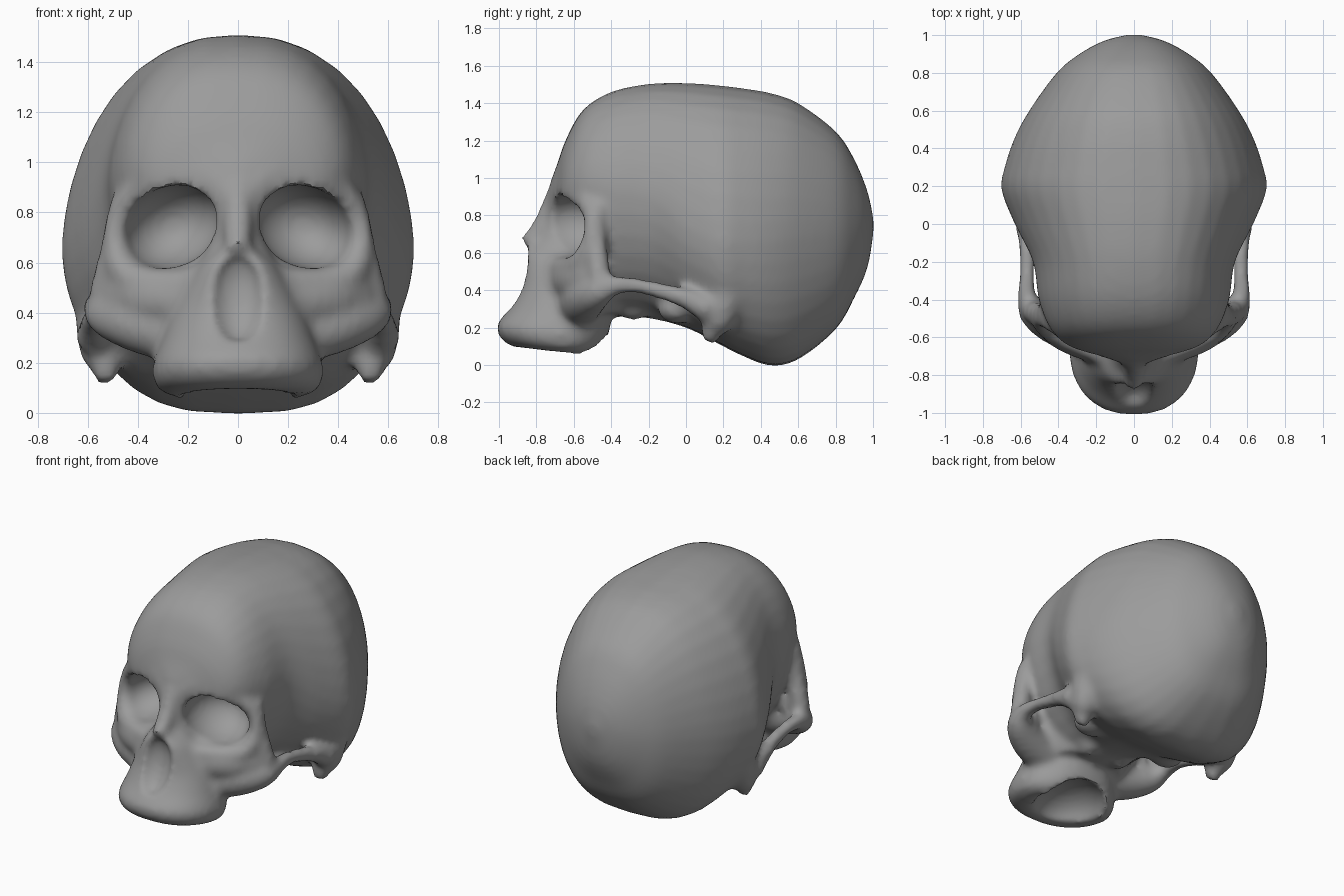
import bpy, bmesh, math
from mathutils import Vector, Matrix, Euler

cube = bpy.data.objects.get("Cube")
if cube:
    bpy.data.objects.remove(cube)

bone = bpy.data.materials.new("bone_grey")
bone.use_nodes = True
bone.diffuse_color = (0.33, 0.33, 0.33, 1)
bone.node_tree.nodes["Principled BSDF"].inputs["Base Color"].default_value = bone.diffuse_color
SIDES = 36


def spline(rows, closed=False, steps=5):
    """Catmull-Rom interpolation of rows of numbers."""
    n, out = len(rows), []
    for i in range(n if closed else n - 1):
        a, b, c, d = (Vector(rows[k % n] if closed else rows[max(0, min(n - 1, k))])
                      for k in range(i - 1, i + 3))
        for s in range(steps):
            t = s / steps
            out.append(b + (c - a) * (t / 2) + (a * 2 - b * 5 + c * 4 - d) * (t * t / 2)
                       + (b * 3 - a - c * 3 + d) * (t ** 3 / 2))
    return out if closed else out + [Vector(rows[-1])]


def to_object(name, bm):
    bmesh.ops.recalc_face_normals(bm, faces=bm.faces)
    mesh = bpy.data.meshes.new(name)
    bm.to_mesh(mesh)
    bm.free()
    obj = bpy.data.objects.new(name, mesh)
    bpy.context.collection.objects.link(obj)
    return obj


def skin(name, rings, closed=False):
    """Join rings of points into a closed solid."""
    bm = bmesh.new()
    loops = [[bm.verts.new(p) for p in ring] for ring in rings]
    pairs = list(zip(loops, loops[1:])) + ([(loops[-1], loops[0])] if closed else [])
    for a, b in pairs:
        for i in range(len(a)):
            j = (i + 1) % len(a)
            bm.faces.new((a[i], a[j], b[j], b[i]))
    if not closed:
        bm.faces.new(loops[0])
        bm.faces.new(loops[-1])
    return to_object(name, bm)


def power(v, e):
    return math.copysign(abs(v) ** e, v)


def angles():
    return [2 * math.pi * i / SIDES for i in range(SIDES)]


def tube(name, rows, up, side=1, closed=False):
    """Round tube through rows of x, y, z, radius."""
    pts = spline(rows, closed)
    n, rings = len(pts), []
    for i, p in enumerate(pts):
        nxt = pts[(i + 1) % n if closed else min(i + 1, n - 1)]
        prv = pts[i - 1 if closed else max(i - 1, 0)]
        tangent = (nxt - prv).to_3d().normalized()
        u = tangent.cross(Vector(up)).normalized()
        v = u.cross(tangent)
        ring = [p.to_3d() + (u * math.cos(a) + v * math.sin(a)) * p[3] for a in angles()]
        rings.append([Vector((q.x * side, q.y, q.z)) for q in ring])
    return skin(name, rings, closed)


def block(name, rows, tilt=0):
    """Upright solid from rows of z, half width, front y, widest y, back y."""
    rings = []
    for z, w, front, mid, back in spline(rows):
        ring = []
        for a in angles():
            y = mid + math.sin(a) * ((back - mid) if math.sin(a) > 0 else (mid - front))
            ring.append(Vector((w * power(math.cos(a), 0.85), y, z - tilt * (y + 0.6))))
        rings.append(ring)
    return skin(name, rings)


def ball(name, center, radii, turn=(0, 0, 0)):
    bm = bmesh.new()
    m = (Matrix.Translation(center) @ Euler(turn).to_matrix().to_4x4()
         @ Matrix.Diagonal((*radii, 1)))
    bmesh.ops.create_uvsphere(bm, u_segments=32, v_segments=20, radius=1, matrix=m)
    return to_object(name, bm)


def apply(obj, kind, **settings):
    mod = obj.modifiers.new(kind, kind)
    for key, value in settings.items():
        setattr(mod, key, value)
    bpy.context.view_layer.objects.active = obj
    bpy.ops.object.modifier_apply(modifier=mod.name)


# Braincase: y, half width, top, widest height, bottom, lower roundness
rows = [(1.003, .03, .78, .75, .71, .8), (.97, .16, .93, .74, .52, .8),
        (.9, .29, 1.1, .72, .36, .75), (.8, .41, 1.25, .7, .19, .7),
        (.6, .555, 1.4, .68, .03, .66), (.45, .635, 1.455, .66, -.003, .66),
        (.3, .685, 1.48, .66, .05, .66), (.18, .702, 1.495, .66, .11, .66),
        (0, .632, 1.508, .74, .2, .8), (-.2, .535, 1.503, .9, .25, 1),
        (-.4, .505, 1.46, .93, .27, 1), (-.55, .445, 1.365, .96, .42, 1),
        (-.64, .355, 1.21, .94, .55, 1), (-.69, .22, 1.07, .9, .65, 1),
        (-.725, .08, .98, .86, .72, 1)]
rings = []
for y, w, top, mid, low, e in spline(rows):
    ring = []
    for a in angles():
        c, s = math.cos(a), math.sin(a)
        # The roof rises to a soft central ridge
        z = mid + (s ** 1.15 * (top - mid) if s > 0 else s * (mid - low))
        ring.append(Vector((w * power(c, .8 if s > 0 else e), y, z)))
    rings.append(ring)
skull = skin("skull", rings)
parts = [skull]

# Upper face and upper jaw
parts.append(block("face_core", [
    (.28, .26, -.6, -.5, -.3), (.42, .37, -.61, -.5, -.3), (.55, .43, -.61, -.5, -.3),
    (.72, .46, -.59, -.47, -.3), (.9, .46, -.61, -.45, -.3), (1.02, .43, -.62, -.45, -.3),
    (1.12, .36, -.6, -.45, -.3)]))
parts.append(block("upper_jaw", [
    (.06, .27, -.93, -.68, -.5), (.095, .325, -.99, -.68, -.46), (.165, .342, -1.01, -.68, -.42),
    (.27, .31, -.94, -.66, -.4), (.38, .27, -.89, -.65, -.4), (.48, .22, -.88, -.65, -.4),
    (.57, .165, -.872, -.66, -.4), (.65, .08, -.83, -.66, -.5)], tilt=.12))
parts.append(tube("nasal_bone", [
    (0, -.69, .92, .055), (0, -.725, .82, .06), (0, -.775, .72, .06),
    (0, -.855, .645, .045)], (1, 0, 0)))

for side, label in ((1, "left"), (-1, "right")):
    # Rim around the eye socket
    parts.append(tube(label + "_socket_rim", [
        (.025, -.715, .76, .045), (.07, -.675, .91, .06), (.2, -.625, .97, .06),
        (.36, -.555, .915, .06), (.47, -.5, .79, .05), (.49, -.51, .66, .05),
        (.43, -.56, .54, .07), (.28, -.63, .51, .07), (.12, -.7, .55, .06)],
        (0, 1, 0), side, True))
    # Cheekbone running back into its arch
    parts.append(tube(label + "_cheek_arch", [
        (.26, -.57, .32, .12), (.41, -.535, .355, .11), (.525, -.47, .39, .085),
        (.568, -.38, .425, .052), (.565, -.27, .425, .042), (.565, -.15, .4, .044),
        (.575, 0, .355, .055), (.57, .12, .3, .08)], (0, 0, 1), side))
    parts.append(tube(label + "_cheek_face", [
        (.2, -.63, .45, .11), (.36, -.565, .46, .11), (.49, -.48, .48, .085)],
        (0, 0, 1), side))
    parts.append(tube(label + "_cheek_upright", [
        (.47, -.47, .86, .04), (.49, -.48, .7, .05), (.51, -.475, .58, .06),
        (.54, -.46, .45, .06)], (0, 1, 0), side))
    # Bony knob behind the jaw joint and bumps of the skull base
    parts.append(tube(label + "_ear_knob", [
        (.55, .22, .38, .1), (.545, .18, .26, .09), (.53, .14, .19, .065),
        (.53, .125, .12, .035)], (0, 1, 0), side))
    parts.append(ball(label + "_base_bump", (.12 * side, -.28, .31), (.07, .1, .07)))
    parts.append(ball(label + "_joint_bump", (.3 * side, -.05, .3), (.12, .1, .08)))

# Fuse all parts
for p in parts:
    p.select_set(True)
bpy.context.view_layer.objects.active = skull
bpy.ops.object.join()
apply(skull, 'REMESH', mode='VOXEL', voxel_size=.02)

# Carve eye sockets, nose opening and palate
cutters = [ball("nose_cutter", (0, -.9, .46), (.11, .09, .18), (-.28, 0, 0)),
           ball("palate_cutter", (0, -.62, .04), (.22, .26, .18))]
for side in (1, -1):
    cutters.append(ball("socket_cutter", (.262 * side, -.6, .745), (.205, .23, .16),
                        (0, .42 * side, 0)))
for c in cutters:
    apply(skull, 'BOOLEAN', operation='DIFFERENCE', object=c, solver='EXACT')
    bpy.data.objects.remove(c)

# Even out the surface
apply(skull, 'REMESH', mode='VOXEL', voxel_size=.02)
apply(skull, 'SMOOTH', factor=.5, iterations=7)
skull.data.materials.clear()
skull.data.materials.append(bone)
bpy.ops.object.select_all(action='DESELECT')
skull.select_set(True)
bpy.context.view_layer.objects.active = skull
bpy.ops.object.shade_smooth_by_angle(angle=math.radians(40))
